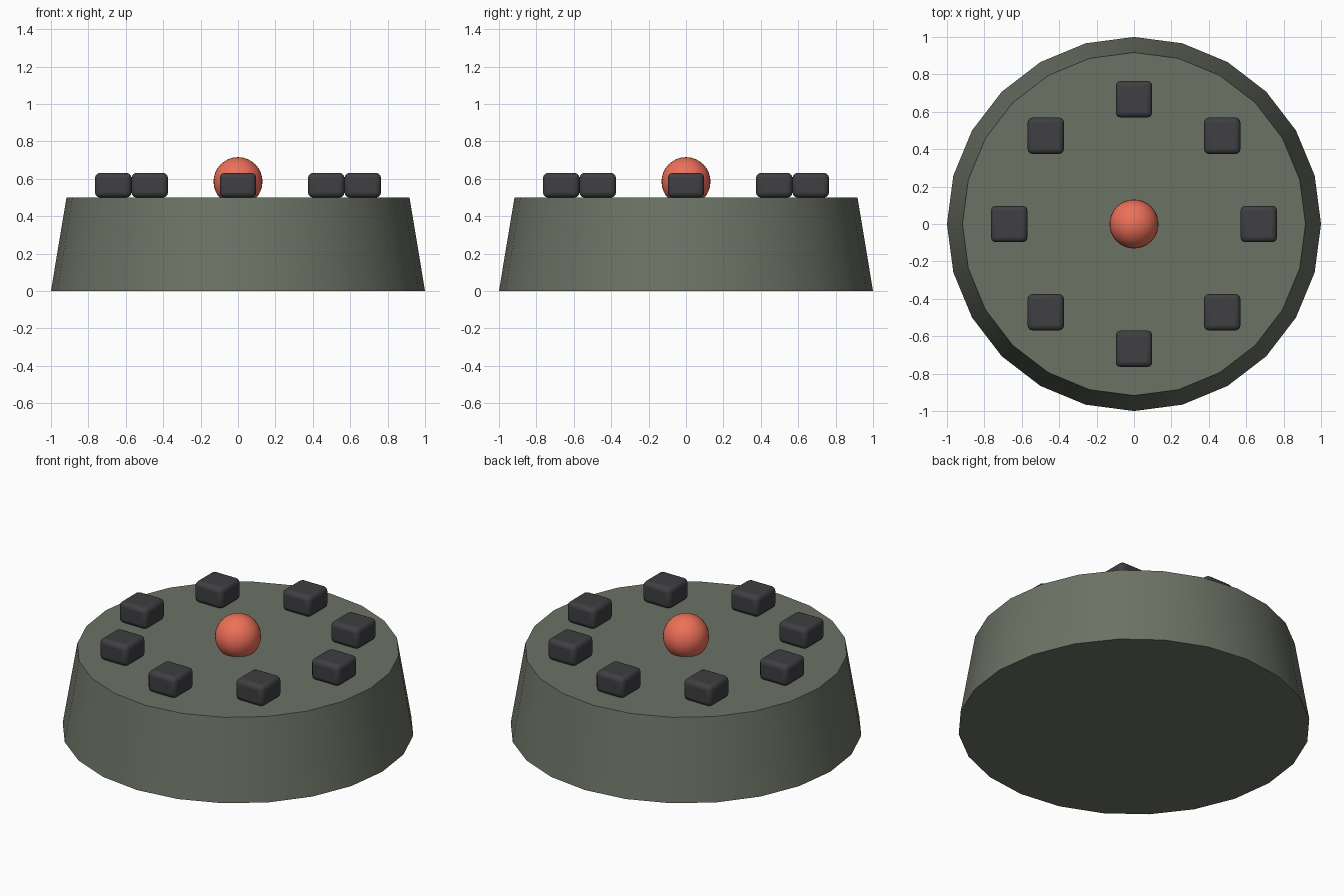
import bpy
from math import sin, cos, pi, radians

if "Cube" in bpy.data.objects:
    bpy.data.objects.remove(bpy.data.objects["Cube"])


def material(name, color):
    mat = bpy.data.materials.new(name)
    mat.diffuse_color = (*color, 1)
    mat.use_nodes = True
    mat.node_tree.nodes["Principled BSDF"].inputs["Base Color"].default_value = mat.diffuse_color
    return mat


def finish(name, mat, angle=30):
    obj = bpy.context.object
    obj.name = name
    obj.data.materials.append(mat)
    bpy.ops.object.shade_smooth_by_angle(angle=radians(angle))
    return obj


stone = material("grey_green", (0.15, 0.17, 0.13))
dark = material("charcoal", (0.05, 0.05, 0.055))
red = material("coral_red", (0.85, 0.16, 0.10))

# Tapered 24-sided base
bpy.ops.mesh.primitive_cone_add(vertices=24, radius1=1.0, radius2=0.917,
                                depth=0.5, location=(0, 0, 0.25))
finish("base", stone)

# Central ball, partly sunk into the base
bpy.ops.mesh.primitive_uv_sphere_add(segments=32, ring_count=16, radius=0.131,
                                     location=(0, 0, 0.585))
finish("ball", red)

# Ring of eight rounded blocks, all aligned to the axes
for i in range(8):
    a = i * pi / 4
    bpy.ops.mesh.primitive_cube_add(
        size=1, location=(0.667 * cos(a), 0.667 * sin(a), 0.566))
    bpy.context.object.scale = (0.195, 0.195, 0.132)
    bpy.ops.object.transform_apply(location=False, rotation=False, scale=True)
    block = finish(f"block_{i + 1}", dark, 40)
    bevel = block.modifiers.new("rounded_edges", 'BEVEL')
    bevel.width = 0.027
    bevel.segments = 3
    bevel.limit_method = 'NONE'
    # Keep the angle-based smoothing after the bevel
    bpy.ops.object.modifier_apply(modifier=bevel.name)
    bpy.ops.object.shade_smooth_by_angle(angle=radians(40))
